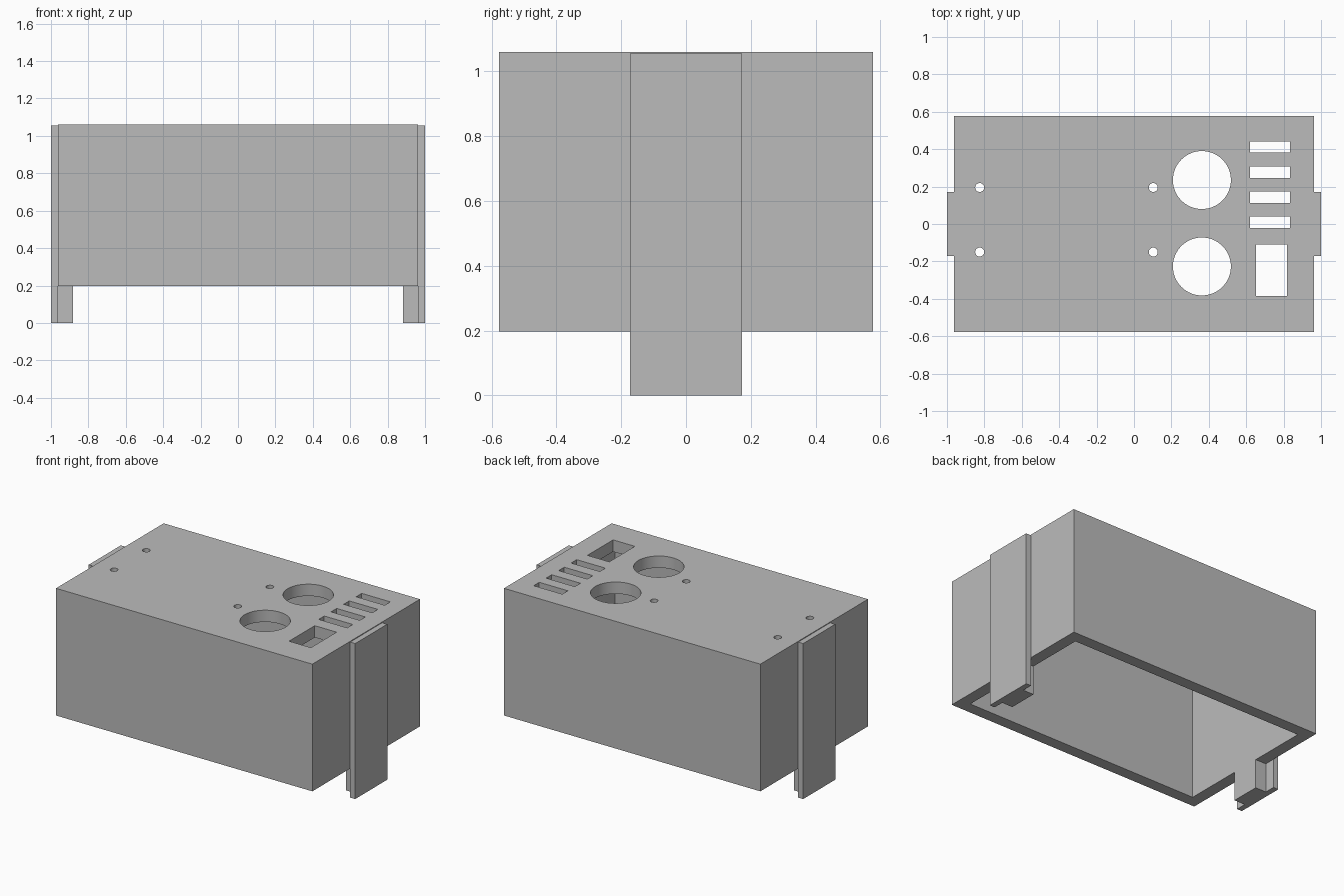
import bpy
import bmesh
from math import radians
from mathutils import Matrix, Vector

cube = bpy.data.objects.get("Cube")
if cube:
    bpy.data.objects.remove(cube, do_unlink=True)

HALF_X, HALF_Y = 0.962, 0.577
BOTTOM, TOP = 0.197, 1.06
WALL = 0.08

grey = bpy.data.materials.new("plain grey")
grey.use_nodes = True
grey.diffuse_color = (0.5, 0.5, 0.5, 1)
grey.node_tree.nodes["Principled BSDF"].inputs["Base Color"].default_value = (0.5, 0.5, 0.5, 1)


def add_box(bm, low, high):
    low, high = Vector(low), Vector(high)
    place = Matrix.Translation((low + high) / 2) @ Matrix.Diagonal((high - low).to_4d())
    bmesh.ops.create_cube(bm, size=1, matrix=place)


def add_hole(bm, x, y, radius, sides):
    bmesh.ops.create_cone(bm, cap_ends=True, segments=sides, radius1=radius, radius2=radius,
                          depth=0.3, matrix=Matrix.Translation((x, y, TOP)))


def make_object(name, bm):
    mesh = bpy.data.meshes.new(name)
    bm.to_mesh(mesh)
    bm.free()
    mesh.materials.append(grey)
    obj = bpy.data.objects.new(name, mesh)
    bpy.context.collection.objects.link(obj)
    return obj


def cut(target, cutter):
    mod = target.modifiers.new("cut", "BOOLEAN")
    mod.operation = "DIFFERENCE"
    mod.solver = "EXACT"
    mod.object = cutter
    bpy.ops.object.select_all(action="DESELECT")
    bpy.context.view_layer.objects.active = target
    target.select_set(True)
    bpy.ops.object.modifier_apply(modifier=mod.name)
    bpy.data.objects.remove(cutter, do_unlink=True)


# Enclosure block
bm = bmesh.new()
add_box(bm, (-HALF_X, -HALF_Y, BOTTOM), (HALF_X, HALF_Y, TOP))
enclosure = make_object("enclosure", bm)

# Hollow, open underneath
bm = bmesh.new()
add_box(bm, (WALL - HALF_X, WALL - HALF_Y, 0), (HALF_X - WALL, HALF_Y - WALL, TOP - WALL))
cut(enclosure, make_object("hollow_cutter", bm))

# Openings in the lid: round ports, screw holes, vents, switch window
bm = bmesh.new()
for y in (0.235, -0.227):
    add_hole(bm, 0.363, y, 0.155, 64)
for x in (-0.825, 0.103):
    for y in (0.195, -0.15):
        add_hole(bm, x, y, 0.024, 24)
for i in range(4):
    y = 0.411 - i * 0.134
    add_box(bm, (0.62, y - 0.03, 0.9), (0.835, y + 0.03, 1.2))
add_box(bm, (0.653, -0.385, 0.9), (0.817, -0.11, 1.2))
cut(enclosure, make_object("opening_cutter", bm))
bpy.ops.object.shade_smooth_by_angle(angle=radians(30))

# Side rails: outer plate with a narrower web below the wall
for name, side in (("left", 1), ("right", -1)):
    bm = bmesh.new()
    for inner, outer, half_width, top in ((HALF_X, 1, 0.172, 1.055),
                                          (HALF_X - WALL, HALF_X, 0.1, BOTTOM)):
        ends = sorted((side * inner, side * outer))
        add_box(bm, (ends[0], -half_width, 0), (ends[1], half_width, top))
    make_object(name + "_rail", bm)
